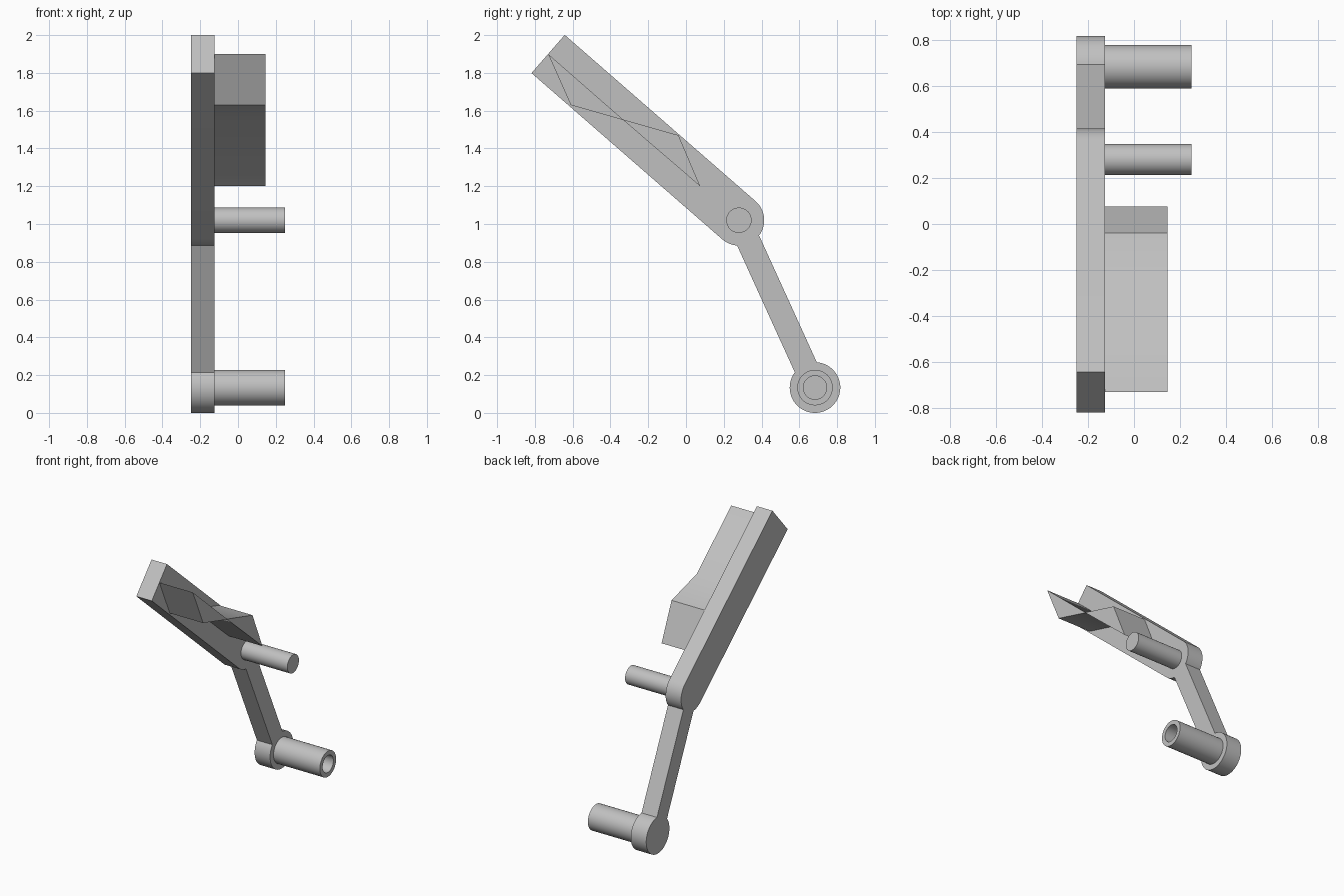
import bpy, bmesh, math
from mathutils import Vector

cube = bpy.data.objects.get("Cube")
if cube:
    bpy.data.objects.remove(cube)

grey = bpy.data.materials.new("plain_grey")
grey.use_nodes = True
grey.diffuse_color = (0.53, 0.53, 0.53, 1)
grey.node_tree.nodes["Principled BSDF"].inputs["Base Color"].default_value = grey.diffuse_color


def finish(name, bm):
    bmesh.ops.recalc_face_normals(bm, faces=bm.faces)
    mesh = bpy.data.meshes.new(name)
    bm.to_mesh(mesh)
    bm.free()
    mesh.materials.append(grey)
    obj = bpy.data.objects.new(name, mesh)
    bpy.context.collection.objects.link(obj)
    bpy.ops.object.select_all(action='DESELECT')
    obj.select_set(True)
    bpy.context.view_layer.objects.active = obj
    bpy.ops.object.shade_smooth_by_angle(angle=math.radians(30))
    return obj


def extrude_profile(name, points, x0, x1):
    """Extrude a (y, z) outline from x0 to x1."""
    bm = bmesh.new()
    face = bm.faces.new([bm.verts.new((x0, y, z)) for y, z in points])
    out = bmesh.ops.extrude_face_region(bm, geom=[face], use_keep_orig=True)
    moved = [g for g in out["geom"] if isinstance(g, bmesh.types.BMVert)]
    bmesh.ops.translate(bm, verts=moved, vec=(x1 - x0, 0, 0))
    return finish(name, bm)


def lathe_x(name, centre, profile, steps=48):
    """Revolve (x, radius) points about a line parallel to x."""
    bm = bmesh.new()
    axis = Vector((0, centre[0], centre[1]))
    verts = [bm.verts.new(axis + Vector((x, 0, r))) for x, r in profile]
    edges = [bm.edges.new(pair) for pair in zip(verts, verts[1:])]
    bmesh.ops.spin(bm, geom=verts + edges, cent=axis, axis=(1, 0, 0),
                   angle=math.tau, steps=steps)
    bmesh.ops.remove_doubles(bm, verts=bm.verts, dist=0.0005)
    return finish(name, bm)


def arc(centre, radius, start, end, steps):
    angles = [start + (end - start) * i / steps for i in range(steps + 1)]
    return [centre + radius * Vector((math.cos(a), math.sin(a))) for a in angles]


# Main joints of the arm in the side plane (y, z)
tip = Vector((-0.73, 1.90))
pivot = Vector((0.28, 1.02))
hub = Vector((0.683, 0.134))
radius, link_half = 0.134, 0.064
back, inner, outer = -0.25, -0.125, 0.25

# Bent arm: wide bar, narrow link and round hub in one outline
along = (pivot - tip).normalized()
side = Vector((-along.y, along.x))
side_angle = math.atan2(side.y, side.x)
link = hub - pivot
link_angle = math.atan2(link.y, link.x)
gap = math.asin(link_half / radius)
outline = [tip - side * radius, tip + side * radius]
outline += arc(pivot, radius, side_angle, link_angle + gap, 20)
outline += arc(hub, radius, link_angle + math.pi - gap, link_angle - math.pi + gap, 48)
outline += arc(pivot, radius, link_angle - gap, side_angle - math.pi, 10)
extrude_profile("bent_arm", outline, back, inner)

# Pinched pad: two wedges meeting at a thin waist
waist = Vector((-0.333, 1.552))
thin = Vector((0, 0.001))
pad = [tip, waist + thin, (-0.04, 1.47), (0.075, 1.20), waist - thin, (-0.61, 1.63)]
extrude_profile("pinched_pad", pad, inner, 0.145)

# Solid pivot pin and hollow hub tube
lathe_x("pivot_pin", pivot, [(inner, 0), (inner, 0.067), (outer, 0.067), (outer, 0)])
lathe_x("hub_tube", hub, [(inner, 0), (inner, 0.094), (outer, 0.094),
                          (outer, 0.062), (inner + 0.002, 0.062), (inner + 0.002, 0)])
